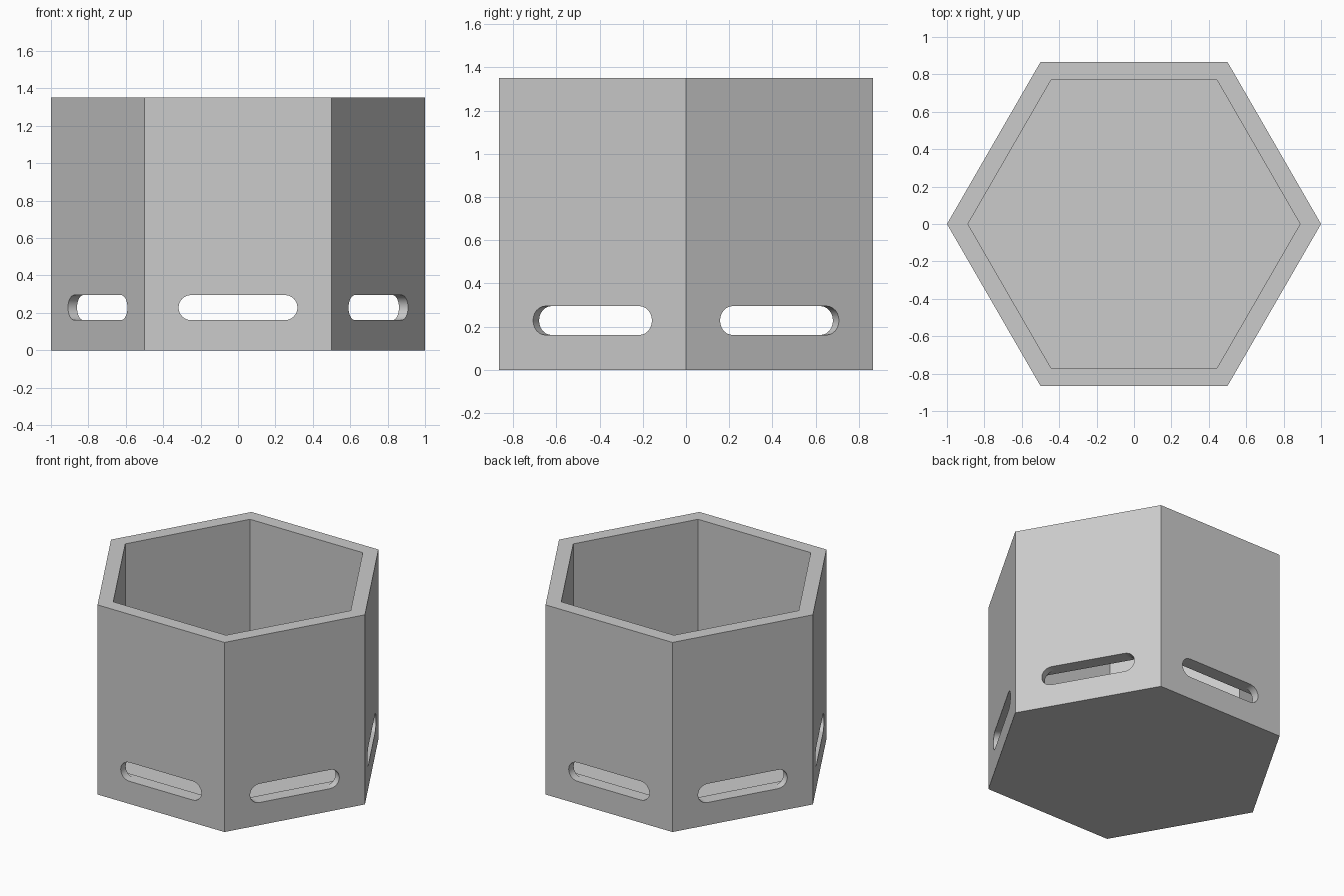
import bpy, bmesh, math
from mathutils import Matrix

if "Cube" in bpy.data.objects:
    bpy.data.objects.remove(bpy.data.objects["Cube"])

HEIGHT = 1.35
FLOOR = 0.10
INNER_R = 0.888
SLOT_Z, SLOT_RAD = 0.228, 0.067

gray = bpy.data.materials.new("light_gray")
gray.diffuse_color = (0.6, 0.6, 0.6, 1)
gray.use_nodes = True
gray.node_tree.nodes["Principled BSDF"].inputs["Base Color"].default_value = gray.diffuse_color


def prism(name, points, depth, matrix=Matrix()):
    """Extrude a flat outline along local z and place it with a matrix."""
    bm = bmesh.new()
    face = bm.faces.new([bm.verts.new((x, y, 0)) for x, y in points])
    out = bmesh.ops.extrude_face_region(bm, geom=[face])
    top = [v for v in out["geom"] if isinstance(v, bmesh.types.BMVert)]
    bmesh.ops.translate(bm, verts=top, vec=(0, 0, depth))
    bmesh.ops.transform(bm, matrix=matrix, verts=bm.verts)
    bmesh.ops.recalc_face_normals(bm, faces=bm.faces)
    mesh = bpy.data.meshes.new(name)
    bm.to_mesh(mesh)
    bm.free()
    obj = bpy.data.objects.new(name, mesh)
    bpy.context.collection.objects.link(obj)
    mesh.materials.append(gray)
    return obj


def hexagon(r):
    return [(r * math.cos(math.radians(60 * i)), r * math.sin(math.radians(60 * i)))
            for i in range(6)]


def stadium(half_length, r, steps=12):
    pts = []
    for side, start in ((1, -90), (-1, 90)):
        for i in range(steps + 1):
            a = math.radians(start + 180 * i / steps)
            pts.append((side * (half_length - r) + r * math.cos(a), r * math.sin(a)))
    return pts


def cut(target, cutter):
    cutter.hide_render = True
    mod = target.modifiers.new("cut", 'BOOLEAN')
    mod.operation, mod.solver, mod.object = 'DIFFERENCE', 'EXACT', cutter
    bpy.context.view_layer.objects.active = target
    bpy.ops.object.modifier_apply(modifier=mod.name)
    bpy.data.objects.remove(cutter, do_unlink=True)


# Hexagonal cup with an open top
cup = prism("hexagonal_cup", hexagon(1.0), HEIGHT)
cut(cup, prism("cavity_cutter", hexagon(INNER_R), HEIGHT, Matrix.Translation((0, 0, FLOOR))))

# A rounded slot low on each wall, longer on its inner half
for i in range(6):
    turn = Matrix.Rotation(math.radians(60 * i), 4, 'Z')
    for name, half, near, far in (("slot_cutter", 0.318, 0.6, 1.0),
                                  ("slot_pocket_cutter", 0.40, 0.6, 0.81)):
        place = (turn @ Matrix.Translation((0, -near, SLOT_Z))
                 @ Matrix.Rotation(math.radians(90), 4, 'X'))
        cut(cup, prism(name, stadium(half, SLOT_RAD), far - near, place))

# Smooth the rounded slot ends, keep the corners sharp
bpy.ops.object.select_all(action='DESELECT')
cup.select_set(True)
bpy.context.view_layer.objects.active = cup
bpy.ops.object.shade_smooth_by_angle(angle=math.radians(30))
